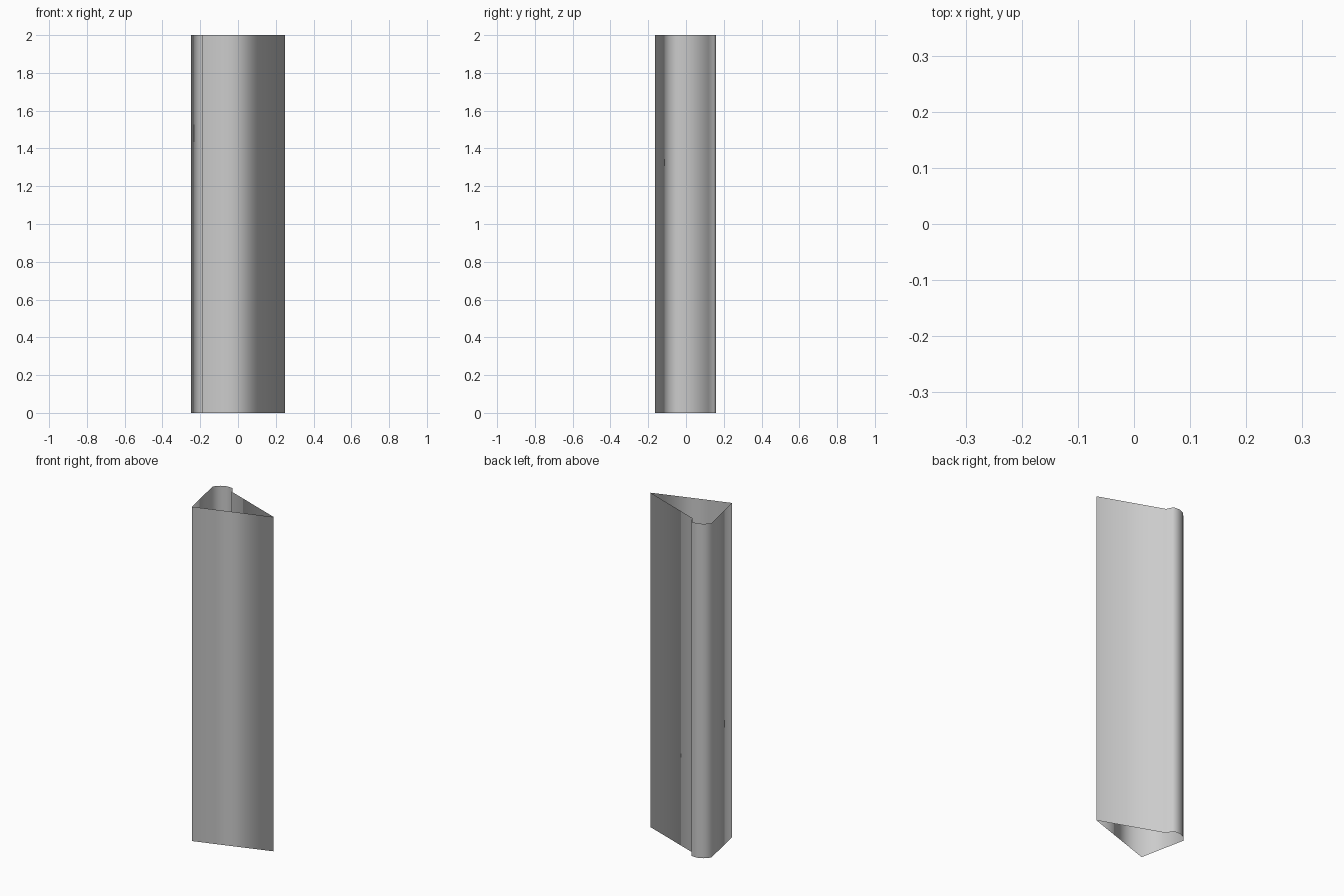
import bpy, bmesh

if "Cube" in bpy.data.objects:
    bpy.data.objects.remove(bpy.data.objects["Cube"])

HEIGHT = 2.0

# Closed cross-section: triangular tube with a rounded lip at the back left
profile = [
    (-0.19, -0.163),   # front left corner
    (0.248, -0.017),   # right corner
    (-0.125, 0.119),   # notch below the lip
    (-0.137, 0.145),   # rounded lip
    (-0.148, 0.159),
    (-0.187, 0.160),
    (-0.220, 0.145),
    (-0.248, 0.115),
]

# Thin open-ended shell, extruded straight up
bm = bmesh.new()
verts = [bm.verts.new((x, y, 0)) for x, y in profile]
edges = [bm.edges.new((a, b)) for a, b in zip(verts, verts[1:] + verts[:1])]
ext = bmesh.ops.extrude_edge_only(bm, edges=edges)
top = [g for g in ext["geom"] if isinstance(g, bmesh.types.BMVert)]
bmesh.ops.translate(bm, vec=(0, 0, HEIGHT), verts=top)

# Outward normals on every wall, smooth shading
bm.normal_update()
front = min(bm.faces, key=lambda f: f.calc_center_median().y)
if front.normal.y > 0:
    bmesh.ops.reverse_faces(bm, faces=bm.faces[:])
for f in bm.faces:
    f.smooth = True

mesh = bpy.data.meshes.new("hollow_strip")
bm.to_mesh(mesh)
bm.free()
strip = bpy.data.objects.new("hollow_strip", mesh)
bpy.context.collection.objects.link(strip)
